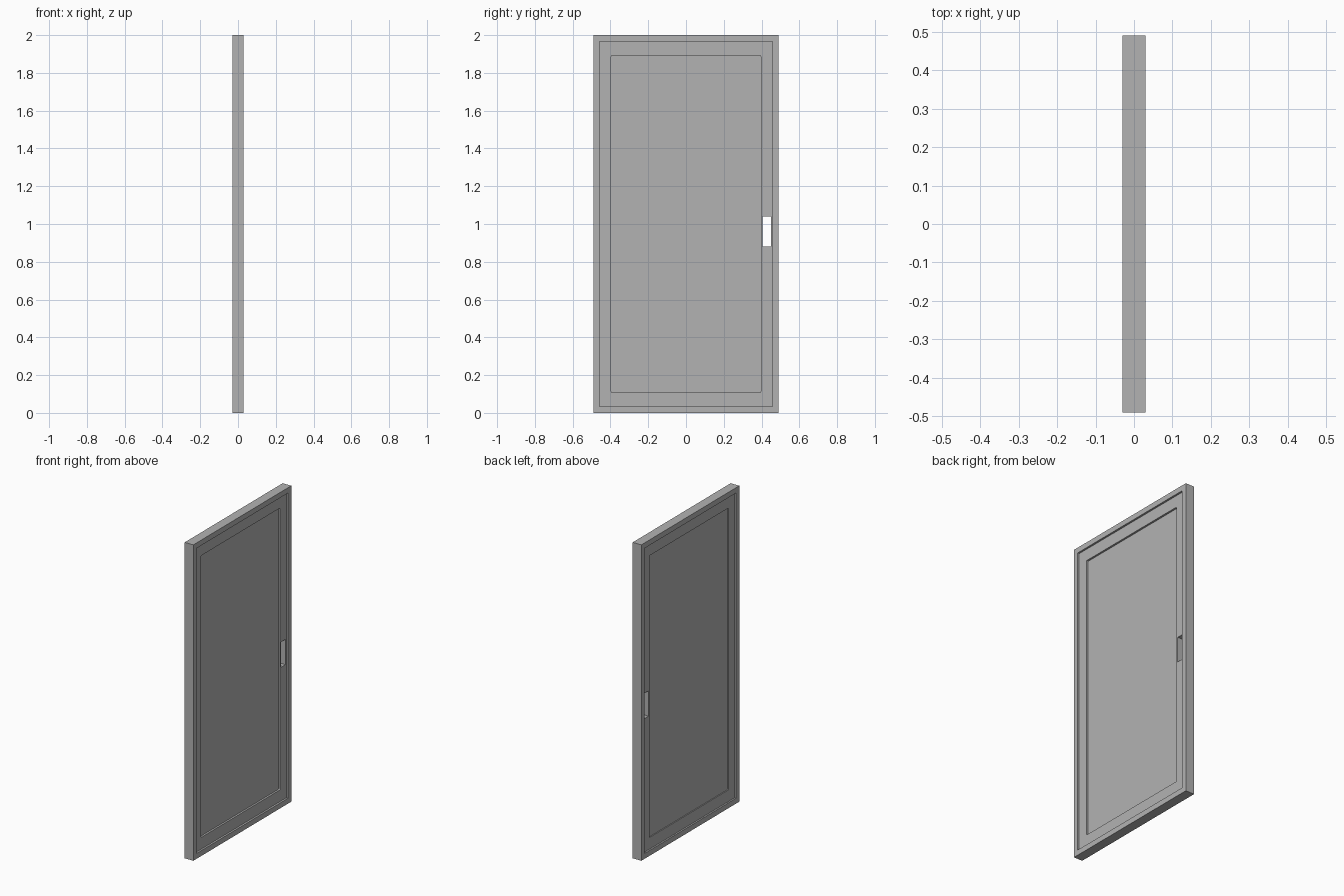
import bpy
import bmesh

old = bpy.data.objects.get("Cube")
if old:
    bpy.data.objects.remove(old, do_unlink=True)

grey = bpy.data.materials.new("plain_grey")
grey.use_nodes = True
colour = (0.45, 0.45, 0.45, 1)
grey.diffuse_color = colour
grey.node_tree.nodes["Principled BSDF"].inputs["Base Color"].default_value = colour

MID = 1.0  # door mid height


def slab(name, half_w, half_h, x0, x1, y=0, z=MID, corner=0):
    """Upright box facing x, with optionally rounded outline corners."""
    bm = bmesh.new()
    bmesh.ops.create_cube(bm, size=1)
    for v in bm.verts:
        v.co.x = x1 if v.co.x > 0 else x0
        v.co.y = y + 2 * half_w * v.co.y
        v.co.z = z + 2 * half_h * v.co.z
    if corner:
        edges = [e for e in bm.edges if abs(e.verts[0].co.x - e.verts[1].co.x) > 1e-5]
        bmesh.ops.bevel(bm, geom=edges, offset=corner, segments=3,
                        profile=0.5, affect='EDGES')
    mesh = bpy.data.meshes.new(name)
    bm.to_mesh(mesh)
    bm.free()
    mesh.materials.append(grey)
    obj = bpy.data.objects.new(name, mesh)
    bpy.context.collection.objects.link(obj)
    return obj


def cut(target, cutter):
    mod = target.modifiers.new("opening", 'BOOLEAN')
    mod.operation = 'DIFFERENCE'
    mod.solver = 'EXACT'
    mod.object = cutter
    cutter.hide_render = True
    cutter.hide_set(True)
    cutter.display_type = 'WIRE'


# Outer casing
casing = slab("outer_frame", 0.49, 1.0, -0.03, 0.03)
cut(casing, slab("casing_cutter", 0.4585, 0.966, -0.1, 0.1))

# Sash set back inside the casing, with the panel opening and pull slot
sash = slab("inner_frame", 0.4585, 0.966, -0.02, 0.018)
cut(sash, slab("panel_cutter", 0.396, 0.892, -0.1, 0.1, corner=0.006))
cut(sash, slab("handle_cutter", 0.0225, 0.08, -0.1, 0.1, y=0.4265, z=0.96))

# Recessed centre panel
slab("centre_panel", 0.396, 0.892, -0.014, 0.006, corner=0.006)
